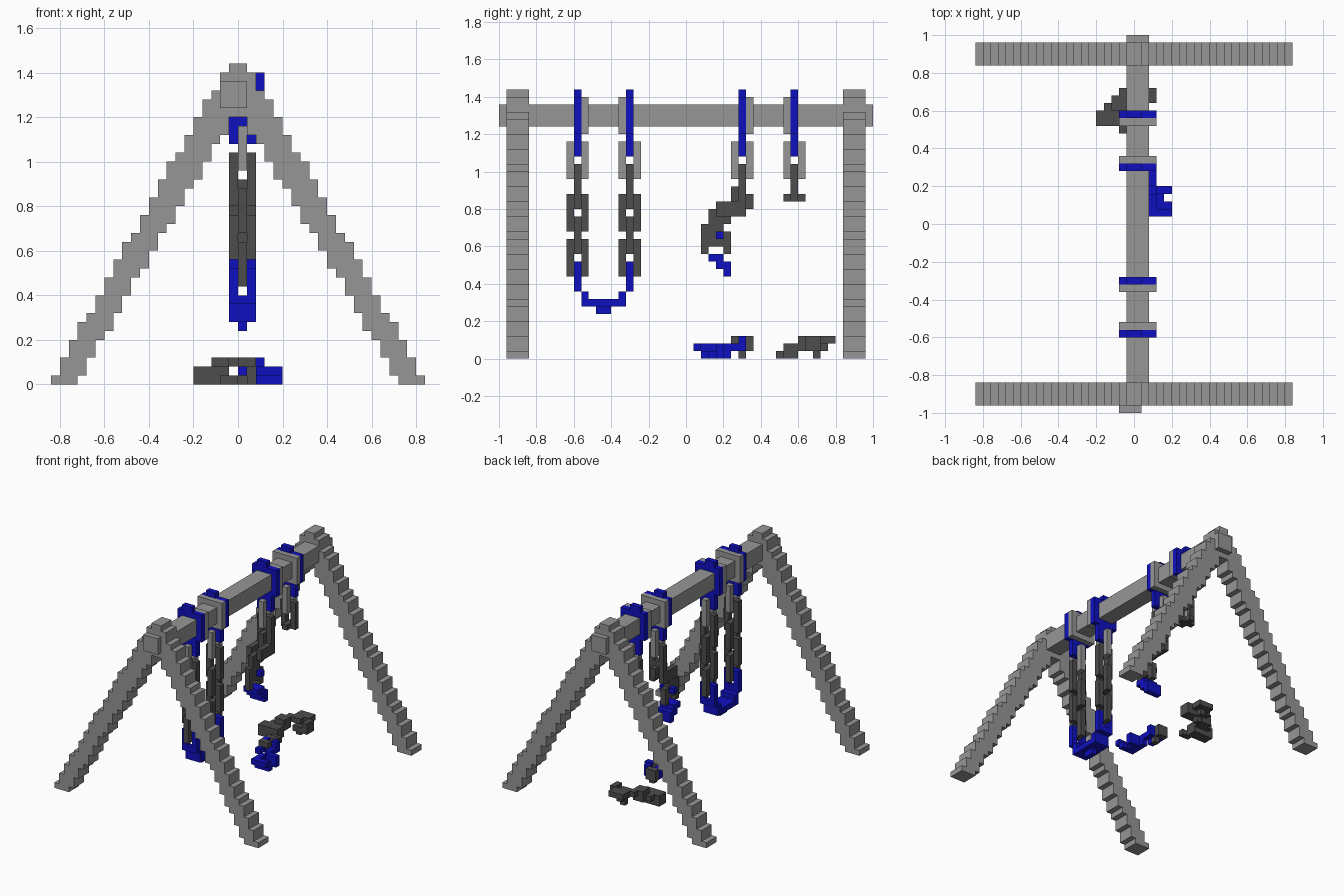
import bpy, bmesh
from mathutils import Vector

U = 0.04  # edge of one block

cube = bpy.data.objects.get("Cube")
if cube:
    bpy.data.objects.remove(cube, do_unlink=True)


def material(name, rgb):
    m = bpy.data.materials.new(name)
    m.use_nodes = True
    m.diffuse_color = (*rgb, 1)
    for n in m.node_tree.nodes:
        if n.type == 'BSDF_PRINCIPLED':
            n.inputs["Base Color"].default_value = (*rgb, 1)
    return m


GRAY = material("steel gray", (0.305, 0.305, 0.305))
DARK = material("dark iron", (0.075, 0.075, 0.075))
BLUE = material("deep blue", (0.005, 0.005, 0.53))


def blocks(name, mat, boxes):
    """One object from boxes given as (x0, x1, y0, y1, z0, z1) in blocks."""
    bm = bmesh.new()
    for x0, x1, y0, y1, z0, z1 in boxes:
        verts = bmesh.ops.create_cube(bm, size=1)["verts"]
        mid = Vector((x0 + x1, y0 + y1, z0 + z1)) / 2
        size = Vector((x1 - x0, y1 - y0, z1 - z0))
        for v in verts:
            v.co = (v.co * size + mid) * U
    me = bpy.data.meshes.new(name)
    bm.to_mesh(me)
    bm.free()
    me.materials.append(mat)
    ob = bpy.data.objects.new(name, me)
    bpy.context.collection.objects.link(ob)
    return ob


def link_side(y, z0, z1):
    """Chain link lying in the y-z plane, centred on block y."""
    return [(0, 1, y - 1, y, z0, z1), (0, 1, y + 1, y + 2, z0, z1),
            (0, 1, y, y + 1, z0, z0 + 1), (0, 1, y, y + 1, z1 - 1, z1)]


def link_front(y, z0, z1):
    """Chain link lying in the x-z plane at block y."""
    return [(-1, 0, y, y + 1, z0, z1), (1, 2, y, y + 1, z0, z1),
            (0, 1, y, y + 1, z0, z0 + 1), (0, 1, y, y + 1, z1 - 1, z1)]


# Stepped A-frames at both ends
for name, y in (("front_frame", -24), ("back_frame", 21)):
    rows = []
    for k in range(36):
        out = round(21 - 0.5625 * k)
        inn = round(18 - 0.59 * k)
        if inn < 1:
            rows.append((-out, out, y, y + 3, k, k + 1))
        else:
            rows.append((-out, -inn, y, y + 3, k, k + 1))
            rows.append((inn, out, y, y + 3, k, k + 1))
    blocks(name, GRAY, rows)

# Top beam with its offset front end
blocks("top_beam", GRAY, [(-1, 2, -23, 25, 31, 34), (-2, 1, -25, -23, 31, 34)])

# Clamps, hooks and the first link under each
for i, (y, side) in enumerate(((-15, 1), (-8, -1), (7, 1), (14, -1)), 1):
    blocks(f"clamp_{i}", BLUE, [(-2, 3, y, y + 1, 30, 35), (-1, 1, y, y + 1, 35, 36)])
    blocks(f"hook_{i}", BLUE, link_front(y, 27, 30))
    blocks(f"clamp_plate_{i}", GRAY, [(-2, 3, y + side, y + side + 1, 30, 35)])
    blocks(f"top_link_{i}", GRAY, link_side(y, 24, 29))

# Whole swing: two chains
for name, y in (("front_chain", -15), ("rear_chain", -8)):
    blocks(name, DARK, link_front(y, 20, 26) + link_side(y, 17, 22)
           + link_front(y, 14, 19) + link_side(y, 11, 16))
    blocks(name + "_strap", BLUE, link_front(y, 9, 13))

# Whole swing: sagging seat
blocks("swing_seat", BLUE, [(-1, 2, -14, -13, 7, 9), (-1, 2, -9, -8, 7, 9),
                            (-1, 2, -13, -9, 7, 8), (0, 1, -12, -10, 6, 7)])

# Broken swing: twisted hanging chain and torn seat
blocks("broken_chain", DARK, link_front(7, 21, 26) + [
    (0, 1, 6, 9, 20, 22), (0, 1, 6, 8, 22, 23),
    (-1, 0, 4, 8, 19, 21), (1, 2, 4, 8, 19, 21),
    (0, 1, 3, 6, 18, 20), (0, 1, 2, 5, 16, 18),
    (0, 1, 2, 6, 15, 16), (0, 1, 5, 6, 16, 17), (0, 1, 2, 3, 14, 15),
    (0, 1, 5, 6, 14, 15)])
blocks("torn_seat", BLUE, [(-1, 2, 4, 5, 16, 17), (-1, 2, 3, 5, 13, 14),
                           (-1, 2, 4, 6, 12, 13), (-1, 2, 5, 6, 11, 12)])

# Broken swing: short chain stub
blocks("chain_stub", DARK, link_front(14, 21, 26) + [(0, 1, 13, 16, 21, 22)])

# Fallen pieces on the ground
blocks("fallen_seat", BLUE, [
    (2, 5, 1, 2, 1, 2), (2, 3, 2, 4, 0, 2), (3, 5, 2, 3, 0, 1),
    (3, 4, 3, 4, 0, 1), (3, 5, 4, 5, 0, 2), (2, 3, 4, 6, 0, 1),
    (2, 3, 5, 8, 1, 2), (2, 3, 7, 8, 2, 3), (0, 1, 5, 8, 1, 2),
    (0, 1, 7, 8, 2, 3)])
blocks("fallen_seat_link", DARK, [(0, 2, 6, 7, 2, 3), (1, 2, 7, 8, 0, 2),
                                  (0, 2, 8, 9, 1, 3)])
blocks("fallen_chain", DARK, [
    (-5, -3, 13, 15, 0, 2), (-4, -3, 15, 16, 1, 2), (-3, -1, 13, 15, 0, 2),
    (-3, -1, 15, 17, 1, 3), (-2, 0, 12, 13, 0, 1), (-2, 1, 17, 18, 2, 3),
    (-1, 2, 18, 20, 2, 3), (0, 3, 16, 18, 1, 2), (2, 3, 16, 18, 2, 3),
    (0, 1, 17, 18, 0, 1), (0, 1, 18, 19, 1, 2)])
